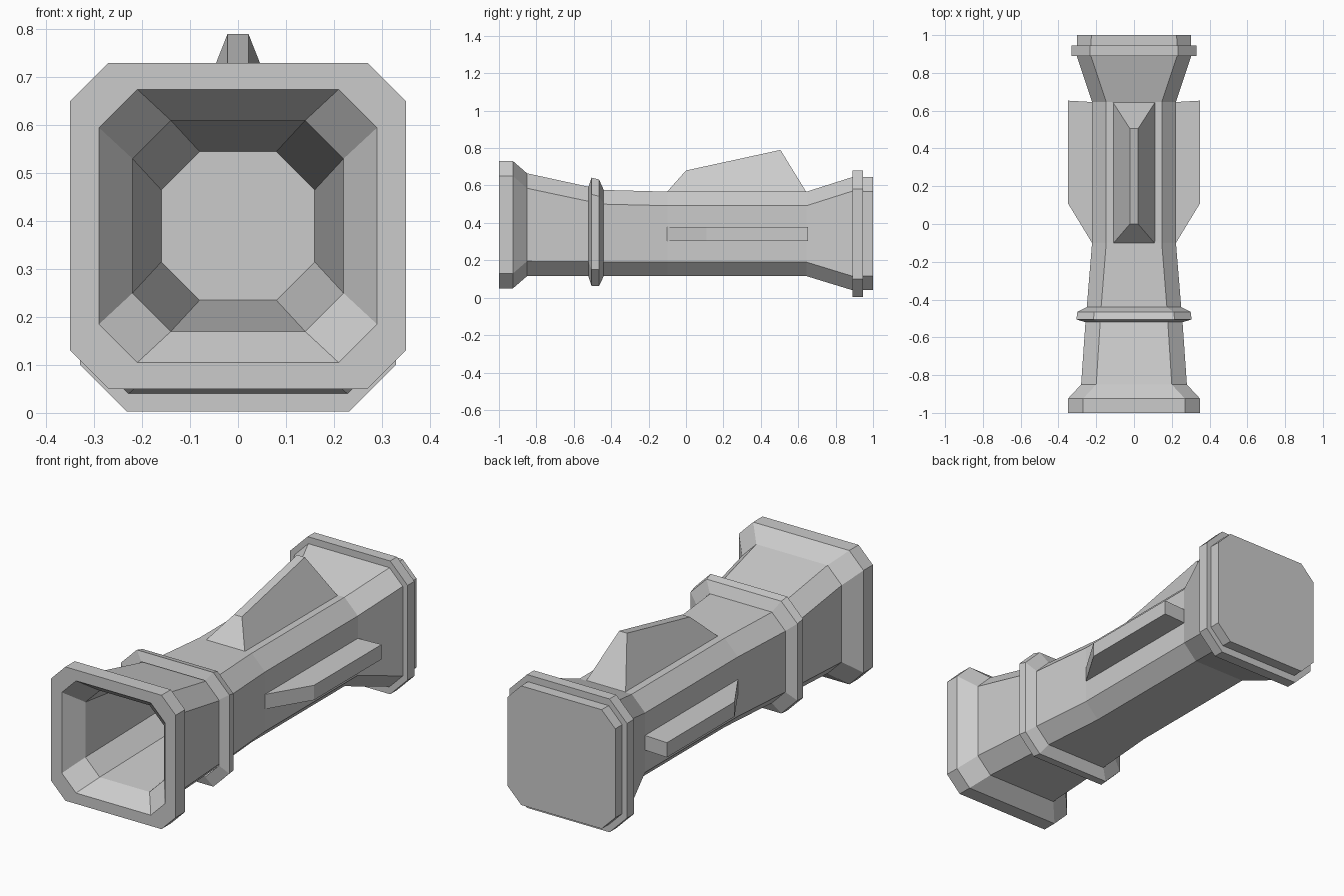
import bpy, bmesh

cube = bpy.data.objects.get("Cube")
if cube:
    bpy.data.objects.remove(cube, do_unlink=True)

# One plain grey for the whole model
grey = bpy.data.materials.new("light_grey")
grey.use_nodes = True
colour = (0.6, 0.6, 0.6, 1)
grey.diffuse_color = colour
grey.node_tree.nodes["Principled BSDF"].inputs["Base Color"].default_value = colour


def finish(name, bm):
    bmesh.ops.recalc_face_normals(bm, faces=bm.faces[:])
    mesh = bpy.data.meshes.new(name)
    bm.to_mesh(mesh)
    bm.free()
    mesh.materials.append(grey)
    obj = bpy.data.objects.new(name, mesh)
    bpy.context.collection.objects.link(obj)
    return obj


def octagon(y, half, low, high, cut):
    """Rectangle with clipped corners, standing at depth y."""
    a = half - cut
    return [(a, y, low), (half, y, low + cut), (half, y, high - cut), (a, y, high),
            (-a, y, high), (-half, y, high - cut), (-half, y, low + cut), (-a, y, low)]


def loft(name, rings, caps=True):
    """Skin a list of equal-length point rings."""
    bm = bmesh.new()
    loops = [[bm.verts.new(p) for p in ring] for ring in rings]
    n = len(rings[0])
    for lower, upper in zip(loops, loops[1:]):
        for i in range(n):
            j = (i + 1) % n
            bm.faces.new((lower[i], lower[j], upper[j], upper[i]))
    if caps:
        bm.faces.new(loops[0])
        bm.faces.new(loops[-1])
    return finish(name, bm)


# Hollow barrel: from the bottom of the bore, out over the front rim, to the closed back
barrel = [
    (-0.10, 0.16, 0.235, 0.545, 0.08),
    (-0.91, 0.22, 0.17, 0.61, 0.08),
    (-1.00, 0.29, 0.105, 0.675, 0.08),
    (-1.00, 0.35, 0.05, 0.73, 0.08),
    (-0.925, 0.35, 0.05, 0.73, 0.08),
    (-0.85, 0.28, 0.115, 0.665, 0.08),
    (-0.52, 0.257, 0.115, 0.593, 0.078),
    (-0.44, 0.25, 0.115, 0.576, 0.076),
    (-0.10, 0.222, 0.115, 0.567, 0.075),
    (0.645, 0.222, 0.115, 0.567, 0.075),
    (0.89, 0.303, 0.04, 0.645, 0.075),
    (1.00, 0.303, 0.04, 0.645, 0.077),
]
loft("barrel", [octagon(*s) for s in barrel])

# Bevelled collar around the neck
collar = [
    (-0.52, 0.257, 0.108, 0.597, 0.078),
    (-0.505, 0.305, 0.062, 0.642, 0.09),
    (-0.465, 0.30, 0.062, 0.632, 0.09),
    (-0.44, 0.25, 0.115, 0.577, 0.076),
]
loft("neck_collar", [octagon(*s) for s in collar], caps=False)

# Square-edged flange near the back
flange = [
    (0.89, 0.30, 0.04, 0.645, 0.075),
    (0.89, 0.33, 0.003, 0.68, 0.098),
    (0.945, 0.33, 0.003, 0.68, 0.098),
    (0.945, 0.30, 0.04, 0.645, 0.075),
]
loft("rear_flange", [octagon(*s) for s in flange], caps=False)

# Sloping top fin: wide base, narrow ridge
base, ridge = 0.112, 0.022
loft("top_fin", [
    [(-base, -0.105, 0.562), (base, -0.105, 0.562), (base, 0.645, 0.562), (-base, 0.645, 0.562)],
    [(-ridge, 0, 0.68), (ridge, 0, 0.68), (ridge, 0.505, 0.79), (-ridge, 0.505, 0.79)],
])

# Side fins, mirrored
for side, name in ((1, "left_fin"), (-1, "right_fin")):
    outline = [(0.21, -0.12), (0.35, 0.11), (0.35, 0.653), (0.21, 0.645)]
    loft(name, [[(side * x, y, z) for x, y in outline] for z in (0.303, 0.378)])
